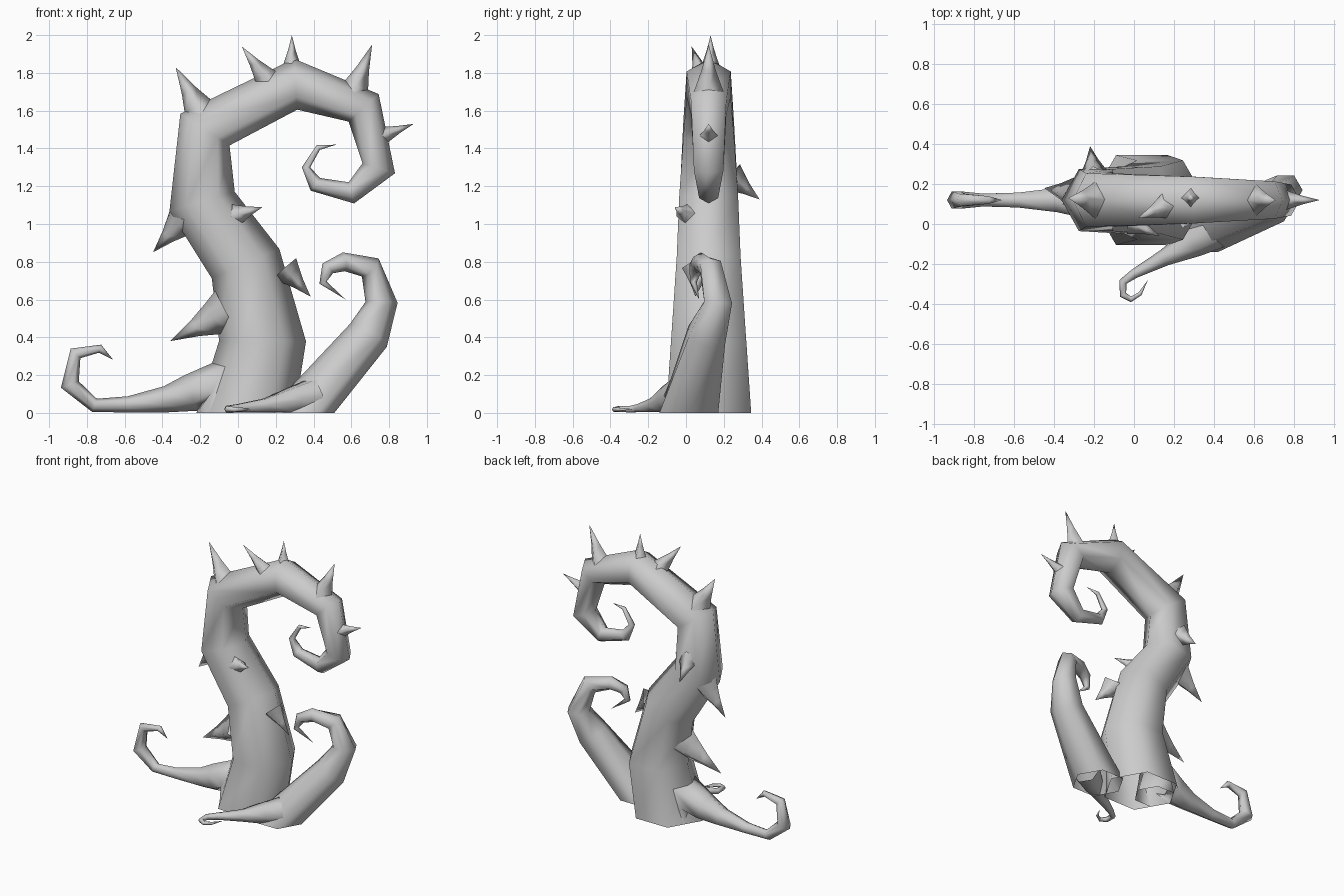
import bpy, bmesh, math
from mathutils import Vector

if "Cube" in bpy.data.objects:
    bpy.data.objects.remove(bpy.data.objects["Cube"], do_unlink=True)

mat = bpy.data.materials.new("plain_grey")
mat.use_nodes = True
grey = (0.6, 0.6, 0.6, 1)
mat.diffuse_color = grey
mat.node_tree.nodes["Principled BSDF"].inputs["Base Color"].default_value = grey

UP, BACK = Vector((0, 0, 1)), Vector((0, 1, 0))
MID = 0.12  # y of the main plane


def tube(name, rings, tip, sides, ref, start=None):
    """Loft rings of (x, y, z, radius) along a path and close them in a point."""
    pts = [Vector(r[:3]) for r in rings] + [Vector(tip)]
    bm = bmesh.new()
    loops = []
    for i, r in enumerate(rings):
        t = (pts[i + 1] - pts[i]).normalized()
        if i:
            t = (t + (pts[i] - pts[i - 1]).normalized()).normalized()
        elif start:
            t = start
        side = (ref - t * ref.dot(t)).normalized()
        out = side.cross(t)
        loops.append([bm.verts.new(pts[i] + r[3] * (out * math.cos(a) + side * math.sin(a)))
                      for a in (math.tau * k / sides for k in range(sides))])
    for a, b in zip(loops, loops[1:]):
        for k in range(sides):
            j = (k + 1) % sides
            bm.faces.new((a[k], a[j], b[j], b[k]))
    end = bm.verts.new(pts[-1])
    for k in range(sides):
        bm.faces.new((loops[-1][k], loops[-1][(k + 1) % sides], end))
    bmesh.ops.recalc_face_normals(bm, faces=bm.faces)
    mesh = bpy.data.meshes.new(name)
    bm.to_mesh(mesh)
    bm.free()
    mesh.materials.append(mat)
    mesh.shade_smooth()
    obj = bpy.data.objects.new(name, mesh)
    bpy.context.collection.objects.link(obj)


def flat(rows):
    """Put (x, z, radius) rows on the main plane."""
    return [(x, MID, z, r) for x, z, r in rows]


def thorn(name, base, tip, r):
    """Four-sided spike with a flared foot and a slight droop."""
    b, t = Vector(base), Vector(tip)
    d = t - b
    ref = BACK if abs(d.normalized().y) < 0.7 else UP
    rings = [(*(b - d * 0.1), r * 1.1), (*(b + d * 0.15), r * 0.8), (*(b + d * 0.5), r * 0.42)]
    tube(name, rings, t, 4, ref)


# Main curling stem
tube("main_stem", flat([
    (0.04, 0, 0.26), (0.13, 0.38, 0.23), (0.04, 0.79, 0.195), (-0.19, 1.12, 0.18),
    (-0.175, 1.5, 0.155), (0.305, 1.74, 0.135), (0.665, 1.615, 0.108),
    (0.745, 1.295, 0.09), (0.6, 1.165, 0.058), (0.41, 1.21, 0.042),
    (0.36, 1.3, 0.022), (0.425, 1.405, 0.015)]), (0.52, MID, 1.42), 6, BACK, UP)

# Side tendril curling upward on the right
tube("right_tendril", flat([
    (-0.08, 0, 0.14), (-0.1, 0.18, 0.15), (-0.25, 0.105, 0.1), (-0.38, 0.072, 0.07),
    (-0.58, 0.045, 0.043), (-0.76, 0.04, 0.037), (-0.89, 0.15, 0.05),
    (-0.86, 0.315, 0.036), (-0.73, 0.34, 0.022)]), (-0.66, MID, 0.28), 6, BACK, UP)

# Taller tendril on the left
tube("left_tendril", [
    (0.33, 0.015, 0, 0.18), (0.69, 0.11, 0.41, 0.115), (0.76, 0.17, 0.585, 0.085),
    (0.7, 0.13, 0.77, 0.065), (0.56, 0.08, 0.8, 0.05), (0.475, 0.05, 0.765, 0.038),
    (0.45, 0.04, 0.69, 0.02)], (0.57, 0.07, 0.6), 6, BACK, UP)

# Thin tendril lying on the ground in front
tube("ground_tendril", [
    (0.4, -0.03, 0.09, 0.1), (0.3, -0.09, 0.07, 0.078), (0.15, -0.17, 0.04, 0.042),
    (0, -0.25, 0.025, 0.024), (-0.055, -0.29, 0.02, 0.02), (-0.055, -0.355, 0.02, 0.018),
    (-0.015, -0.378, 0.018, 0.014), (0.03, -0.35, 0.018, 0.01)],
    (0.07, -0.28, 0.02), 6, UP)

# Thorns: base, tip, foot radius
for name, base, tip, r in [
    ("shoulder_thorn", (-0.19, MID, 1.58), (-0.33, 0.13, 1.83), 0.1),
    ("upper_thorn", (0.15, 0.09, 1.77), (0.02, 0.03, 1.94), 0.065),
    ("crown_thorn", (0.285, 0.13, 1.85), (0.285, 0.13, 2.0), 0.045),
    ("bend_thorn", (0.61, MID, 1.69), (0.71, MID, 1.95), 0.085),
    ("curl_thorn", (0.77, MID, 1.47), (0.93, MID, 1.53), 0.048),
    ("chest_thorn", (0.0, 0.0, 1.05), (0.13, -0.06, 1.09), 0.055),
    ("left_thorn", (0.26, 0.06, 0.75), (0.385, 0.05, 0.615), 0.075),
    ("right_thorn", (-0.29, 0.15, 1.02), (-0.45, 0.18, 0.85), 0.095),
    ("low_thorn", (-0.09, 0.1, 0.52), (-0.36, 0.1, 0.38), 0.115),
    ("back_thorn", (-0.2, 0.25, 1.24), (-0.22, 0.39, 1.13), 0.075),
]:
    thorn(name, base, tip, r)
